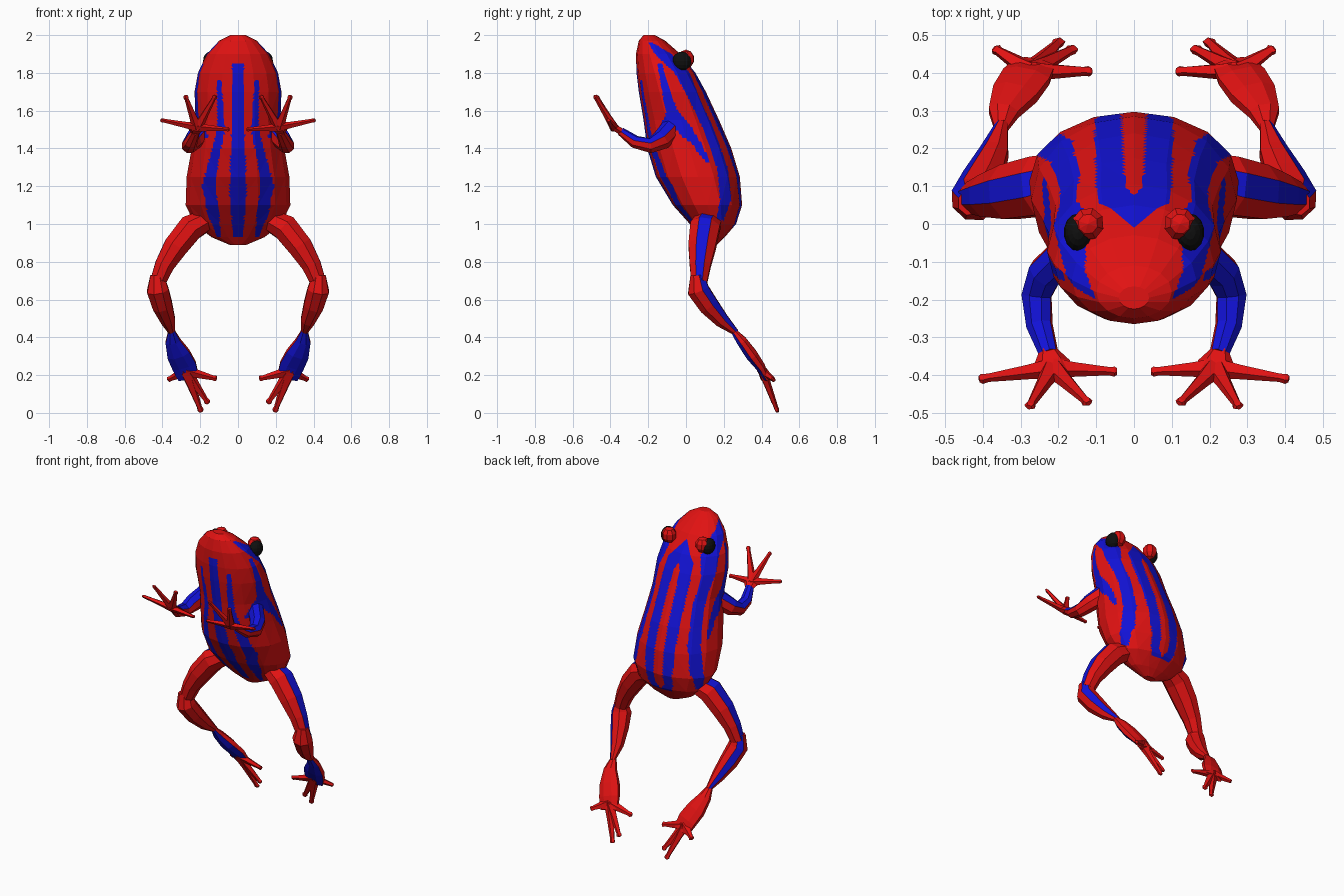
import bpy, bmesh, math
from mathutils import Vector, Matrix


def material(name, color):
    m = bpy.data.materials.new(name)
    m.diffuse_color = (*color, 1)
    return m


MATS = [material("red_skin", (0.75, 0.006, 0.006)),
        material("blue_stripe", (0.006, 0.006, 0.68)),
        material("eye_black", (0.005, 0.005, 0.005))]


def finish(bm, name, mirror=True):
    bmesh.ops.recalc_face_normals(bm, faces=bm.faces)
    mesh = bpy.data.meshes.new(name)
    bm.to_mesh(mesh)
    bm.free()
    for m in MATS:
        mesh.materials.append(m)
    ob = bpy.data.objects.new(name, mesh)
    bpy.context.collection.objects.link(ob)
    if mirror:
        ob.modifiers.new("mirror", 'MIRROR')
    return ob


def interp(table, z):
    """Linear lookup in rows sorted by falling z; None outside."""
    for a, b in zip(table, table[1:]):
        if b[0] <= z <= a[0]:
            t = (a[0] - z) / (a[0] - b[0])
            return [p + (q - p) * t for p, q in zip(a[1:], b[1:])]
    return None


def skin(bm, rings, blue=(), blue_rows=None):
    """Bridge vertex rings and cap both ends."""
    n = len(rings[0])
    for r, (a, b) in enumerate(zip(rings, rings[1:])):
        for k in range(n):
            f = bm.faces.new((a[k], a[(k + 1) % n], b[(k + 1) % n], b[k]))
            if k in blue and (blue_rows is None or r in blue_rows):
                f.material_index = 1
    bm.faces.new(rings[0])
    bm.faces.new(rings[-1])


def tube(bm, path, facing, sides=8, blue=(), blue_rows=None):
    """Loft along path rows (x, y, z, side radius, facing radius)."""
    pts = [Vector(p[:3]) for p in path]
    rings = []
    for i, p in enumerate(path):
        t = (pts[min(i + 1, len(pts) - 1)] - pts[max(i - 1, 0)]).normalized()
        n = Vector(facing)
        n = (n - t * n.dot(t)).normalized()
        b = t.cross(n)
        ring = []
        for k in range(sides):
            a = (k - 0.5) * math.tau / sides
            ring.append(bm.verts.new(pts[i] + n * math.cos(a) * p[4] + b * math.sin(a) * p[3]))
        rings.append(ring)
    skin(bm, rings, blue, blue_rows)


def digits(bm, root, tips, facing, r):
    """Tapered fingers or toes with a small pad at the tip."""
    root = Vector(root)
    for tip in tips:
        tip = Vector(tip)
        path = [(*root.lerp(tip, t), r * w, r * h) for t, w, h in
                ((0, 1.3, 1), (0.35, 0.9, 0.7), (0.88, 0.5, 0.45), (0.96, 0.65, 0.45), (1, 0.4, 0.3))]
        tube(bm, path, facing, 5)


# body: z, front y, back y, half width
BODY = [(2.0, -0.225, -0.165, 0.04), (1.97, -0.25, -0.11, 0.10),
        (1.90, -0.265, -0.03, 0.165), (1.80, -0.262, 0.05, 0.212),
        (1.70, -0.25, 0.105, 0.23), (1.55, -0.225, 0.175, 0.225),
        (1.40, -0.205, 0.24, 0.245), (1.25, -0.16, 0.285, 0.272),
        (1.10, -0.07, 0.297, 0.277), (1.0, 0.02, 0.265, 0.23),
        (0.93, 0.085, 0.205, 0.14), (0.89, 0.12, 0.165, 0.045)]

# stripes: region and rows of z, centre, half width (x on belly and back, y on sides)
STRIPES = [
    ("belly", [(1.85, 0, 0.03), (1.5, 0, 0.035), (1.15, 0, 0.045), (0.93, 0, 0.025)]),
    ("belly", [(1.76, 0.1, 0.012), (1.5, 0.09, 0.02), (1.35, 0.125, 0.025),
               (1.2, 0.155, 0.035), (1.05, 0.13, 0.03), (0.93, 0.1, 0.01)]),
    ("side", [(1.85, -0.14, 0.012), (1.61, -0.08, 0.03), (1.53, -0.04, 0.055),
              (1.42, 0.06, 0.025), (1.32, 0.12, 0.012)]),
    ("side", [(1.6, -0.08, 0.02), (1.46, -0.13, 0.03)]),
    ("side", [(1.96, -0.19, 0.01), (1.9, -0.12, 0.045), (1.8, -0.02, 0.04),
              (1.65, 0.05, 0.028), (1.5, 0.12, 0.028), (1.29, 0.195, 0.028),
              (1.13, 0.21, 0.03), (1.02, 0.18, 0.02)]),
    ("back", [(1.87, 0, 0.005), (1.76, 0.045, 0.05), (1.7, 0.062, 0.038),
              (1.2, 0.07, 0.035), (1.03, 0.06, 0.03), (0.98, 0.03, 0.035)]),
]


def is_striped(c):
    row = interp(BODY, c.z)
    if row is None:
        return False
    mid = (row[0] + row[1]) / 2
    for region, table in STRIPES:
        hit = interp(table, c.z)
        inside = {"belly": c.y < mid, "back": c.y > mid,
                  "side": abs(c.x) > 0.35 * row[2]}[region]
        if hit and inside:
            value = c.y if region == "side" else abs(c.x)
            if abs(value - hit[0]) < hit[1]:
                return True
    return False


bm = bmesh.new()
rings = []
for z, y0, y1, w in BODY:
    rings.append([bm.verts.new((w * math.sin(a), (y0 + y1) / 2 - (y1 - y0) / 2 * math.cos(a), z))
                  for a in (k * math.tau / 16 for k in range(16))])
skin(bm, rings)
bmesh.ops.triangulate(bm, faces=bm.faces)
bmesh.ops.subdivide_edges(bm, edges=bm.edges, cuts=7, use_grid_fill=True)
for f in bm.faces:
    f.material_index = int(is_striped(f.calc_center_median()))
finish(bm, "body", mirror=False)


# eyes and lids
def ball(name, centre, size, mat, seg, rot=0):
    bm = bmesh.new()
    m = (Matrix.Translation(centre) @ Matrix.Rotation(rot, 4, 'Z')
         @ Matrix.Diagonal((*size, 1)))
    bmesh.ops.create_uvsphere(bm, u_segments=seg, v_segments=seg // 2 + 1, radius=1, matrix=m)
    for f in bm.faces:
        f.material_index = mat
    finish(bm, name)


ball("eyes", (0.148, -0.022, 1.862), (0.038, 0.05, 0.05), 2, 14)
ball("eyelids", (0.122, 0.0, 1.873), (0.045, 0.046, 0.05), 0, 8, 0.3)

# arms and hands
bm = bmesh.new()
tube(bm, [(0.18, -0.08, 1.50, 0.05, 0.06), (0.235, -0.13, 1.445, 0.048, 0.055),
          (0.258, -0.19, 1.415, 0.042, 0.042), (0.25, -0.27, 1.435, 0.036, 0.034),
          (0.225, -0.345, 1.49, 0.026, 0.022)],
     (0.1, -0.2, 1), 8, {0, 1, 7}, {0, 1, 2, 3})
tube(bm, [(0.228, -0.335, 1.485, 0.025, 0.02), (0.218, -0.37, 1.505, 0.05, 0.02),
          (0.213, -0.395, 1.53, 0.04, 0.015)], (0, 0.5, 1), 6)
digits(bm, (0.215, -0.38, 1.51),
       [(0.41, -0.41, 1.55), (0.278, -0.485, 1.68), (0.12, -0.475, 1.68), (0.045, -0.39, 1.5)],
       (0, 0.5, 1), 0.024)
finish(bm, "arms")

# thighs
bm = bmesh.new()
tube(bm, [(0.17, 0.12, 1.02, 0.075, 0.06), (0.25, 0.1, 0.98, 0.085, 0.075),
          (0.33, 0.085, 0.88, 0.078, 0.07), (0.39, 0.075, 0.78, 0.06, 0.055),
          (0.425, 0.07, 0.69, 0.045, 0.045)], (0.8, 0, 0.6), 8, {0})
finish(bm, "thighs")

# shins
bm = bmesh.new()
tube(bm, [(0.43, 0.06, 0.73, 0.04, 0.035), (0.425, 0.065, 0.65, 0.062, 0.062),
          (0.40, 0.12, 0.57, 0.058, 0.055), (0.37, 0.19, 0.49, 0.042, 0.04),
          (0.35, 0.265, 0.425, 0.018, 0.016)], (0.75, 0.6, 0.3), 8, {0})
finish(bm, "shins")

# feet and toes
bm = bmesh.new()
SOLE = (0, -0.8, -0.55)
tube(bm, [(0.352, 0.25, 0.435, 0.018, 0.016), (0.345, 0.295, 0.38, 0.043, 0.03),
          (0.315, 0.345, 0.31, 0.066, 0.035), (0.285, 0.39, 0.25, 0.07, 0.028),
          (0.262, 0.425, 0.185, 0.06, 0.016)], SOLE, 8, {0, 1, 7})
digits(bm, (0.275, 0.405, 0.22),
       [(0.37, 0.465, 0.175), (0.195, 0.485, 0.005), (0.158, 0.465, 0.05), (0.112, 0.405, 0.18)],
       SOLE, 0.028)
finish(bm, "feet")
